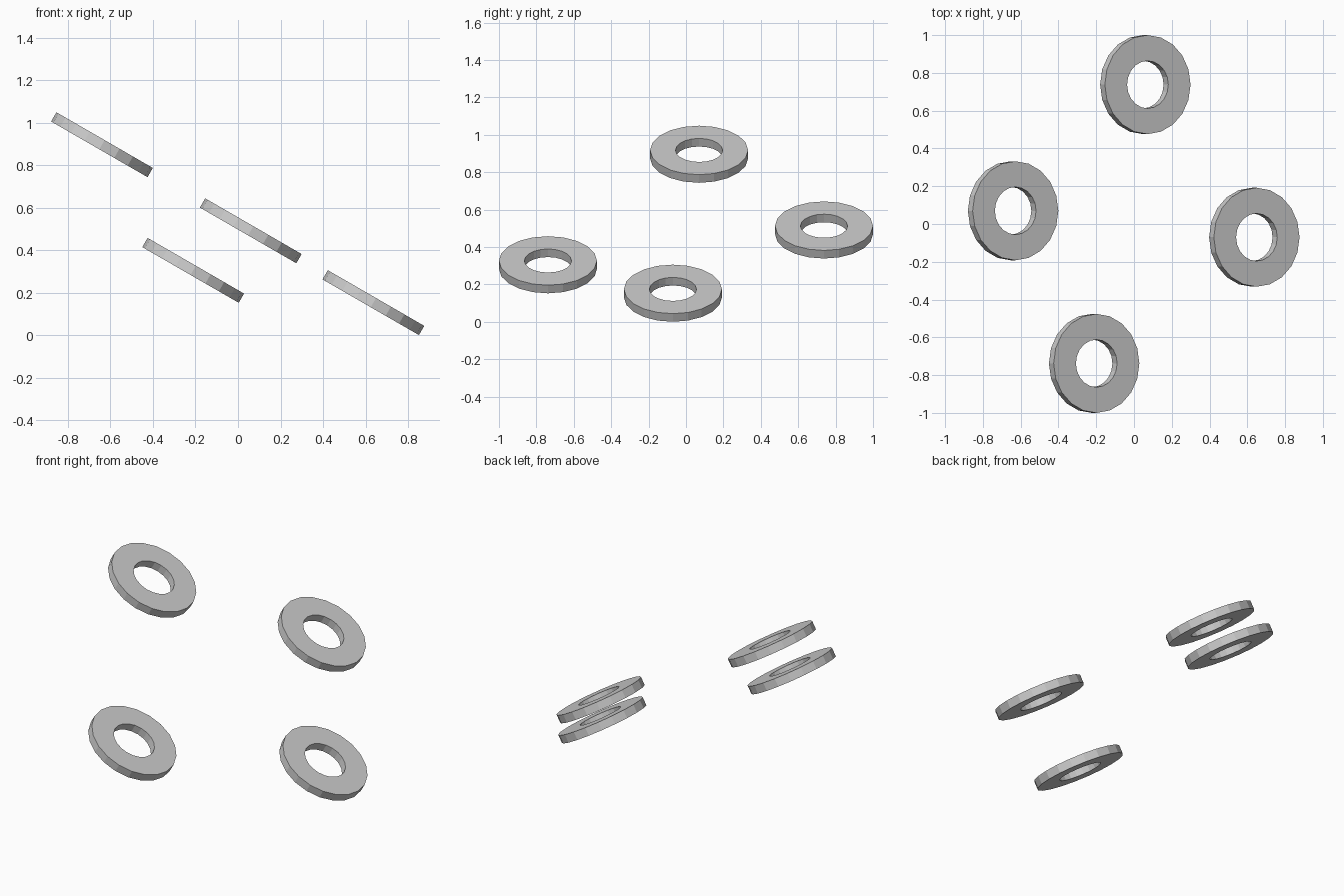
import bpy, bmesh, math

if "Cube" in bpy.data.objects:
    bpy.data.objects.remove(bpy.data.objects["Cube"])

SIDES, OUTER, INNER, HALF = 20, 0.262, 0.126, 0.025
TILT = math.radians(30)


def washer(name, location):
    # Rectangular cross-section spun into a flat ring
    bm = bmesh.new()
    profile = [(INNER, -HALF), (OUTER, -HALF), (OUTER, HALF), (INNER, HALF)]
    rings = []
    for i in range(SIDES):
        a = 2 * math.pi * i / SIDES
        rings.append([bm.verts.new((r * math.cos(a), r * math.sin(a), z)) for r, z in profile])
    for i in range(SIDES):
        p, q = rings[i], rings[(i + 1) % SIDES]
        for j in range(4):
            k = (j + 1) % 4
            bm.faces.new((p[j], q[j], q[k], p[k]))
    bmesh.ops.recalc_face_normals(bm, faces=bm.faces)
    mesh = bpy.data.meshes.new(name)
    bm.to_mesh(mesh)
    bm.free()
    obj = bpy.data.objects.new(name, mesh)
    obj.location = location
    obj.rotation_euler = (0, TILT, 0)
    bpy.context.collection.objects.link(obj)
    return obj


# Four washers, all tilted down towards +x
washer("washer_left", (-0.640, 0.07, 0.896))
washer("washer_back", (0.060, 0.738, 0.491))
washer("washer_right", (0.637, -0.07, 0.153))
washer("washer_front", (-0.211, -0.738, 0.305))
